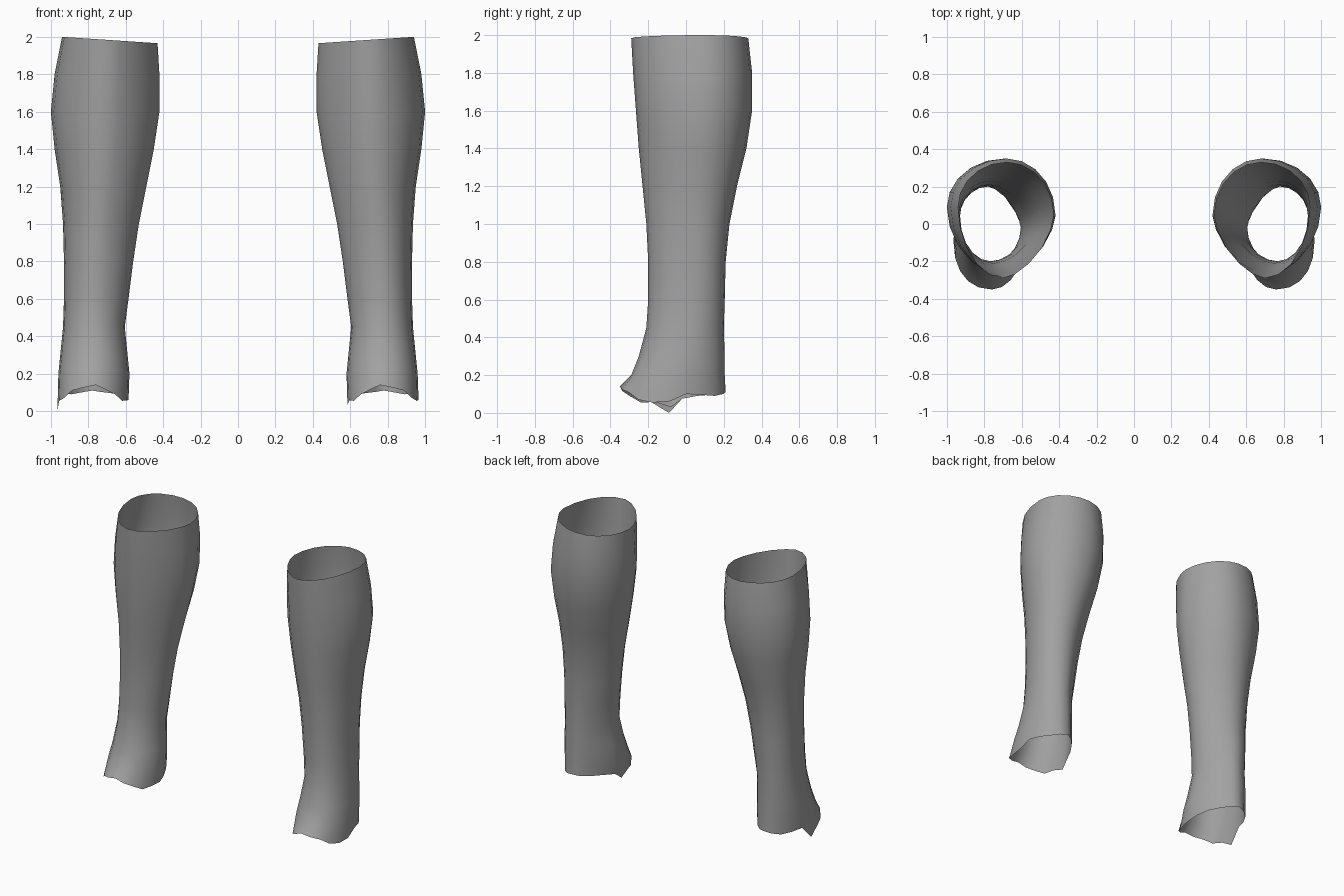
import bpy, bmesh, math

if "Cube" in bpy.data.objects:
    bpy.data.objects.remove(bpy.data.objects["Cube"])

grey = bpy.data.materials.new("mid_grey")
grey.diffuse_color = (0.36, 0.36, 0.36, 1)
grey.use_nodes = True
grey.node_tree.nodes["Principled BSDF"].inputs["Base Color"].default_value = grey.diffuse_color

# Each ring: z, inner x, outer x, front y, back y, front x, back x, inner y, outer y
RINGS = [
    (1.98, .43, .94, -.29, .33, .70, .68, .05, .09),
    (1.80, .42, .98, -.28, .35, .70, .68, .05, .09),
    (1.60, .42, 1.0, -.265, .35, .71, .69, .04, .09),
    (1.40, .45, .98, -.25, .32, .72, .71, .03, .08),
    (1.20, .49, .95, -.23, .27, .73, .74, .02, .07),
    (1.00, .53, .935, -.21, .23, .75, .76, .01, .06),
    (0.80, .56, .93, -.20, .21, .76, .77, .0, .05),
    (0.60, .585, .93, -.20, .205, .77, .78, -.01, .04),
    (0.45, .605, .935, -.21, .20, .77, .78, -.02, .02),
    (0.30, .59, .95, -.25, .205, .77, .78, -.04, -.01),
    (0.20, .58, .96, -.29, .205, .77, .78, -.06, -.05),
    (0.12, .585, .965, -.35, .21, .76, .78, -.08, -.09),
]
# Height of the ragged lower rim by angle: inner, front, outer, back
HEM = [(0, .06), (36, .055), (54, .09), (90, .14), (126, .11), (144, .07),
       (162, .055), (180, .06), (198, .10), (234, .09), (270, .11), (324, .09), (360, .06)]
SEGMENTS = 20


def hem_height(deg):
    for (a, za), (b, zb) in zip(HEM, HEM[1:]):
        if a <= deg <= b:
            return za + (zb - za) * (deg - a) / (b - a)


def power(v, e):
    return max(v, 0) ** e


def ring_point(ring, deg):
    z, xi, xo, yf, yb, xf, xb, yi, yo = ring
    quarter, rest = divmod(deg, 90)
    a = math.radians(rest)
    calf = min(max((z - .3) / 1.2, 0), 1)
    # start corner, end corner and flatness of each quarter
    p, q, flat = [
        ((xi, yi), (xf, yf), 1.0 + .25 * calf),
        ((xf, yf), (xo, yo), .9 + .15 * calf),
        ((xo, yo), (xb, yb), 1.0),
        ((xb, yb), (xi, yi), 1.35 - .35 * calf),
    ][int(quarter)]
    c, s = power(math.cos(a), flat), power(math.sin(a), flat)
    if int(quarter) % 2 == 0:
        return q[0] + (p[0] - q[0]) * c, p[1] + (q[1] - p[1]) * s
    return p[0] + (q[0] - p[0]) * s, q[1] + (p[1] - q[1]) * c


def lower_leg(name, side, spike_deg, spike_z):
    bm = bmesh.new()
    loops = []
    for n, ring in enumerate(RINGS):
        loop = []
        for k in range(SEGMENTS):
            deg = k * 360 / SEGMENTS
            x, y = ring_point(ring, deg)
            z = ring[0]
            if n == 0:                       # slanted top opening
                z = 1.966 + .034 * (x - .43) / .51
            elif n == len(RINGS) - 1:        # ragged lower rim
                z = spike_z if deg == spike_deg else hem_height(deg)
            loop.append(bm.verts.new((side * x, y, z)))
        loops.append(loop)
    for up, low in zip(loops, loops[1:]):
        for k in range(SEGMENTS):
            j = (k + 1) % SEGMENTS
            f = [up[k], low[k], low[j], up[j]]
            bm.faces.new(f if side > 0 else f[::-1]).smooth = True
    mesh = bpy.data.meshes.new(name)
    bm.to_mesh(mesh)
    bm.free()
    mesh.materials.append(grey)
    bpy.context.collection.objects.link(bpy.data.objects.new(name, mesh))


lower_leg("right_lower_leg", 1, 0, .03)
lower_leg("left_lower_leg", -1, 180, .0)
